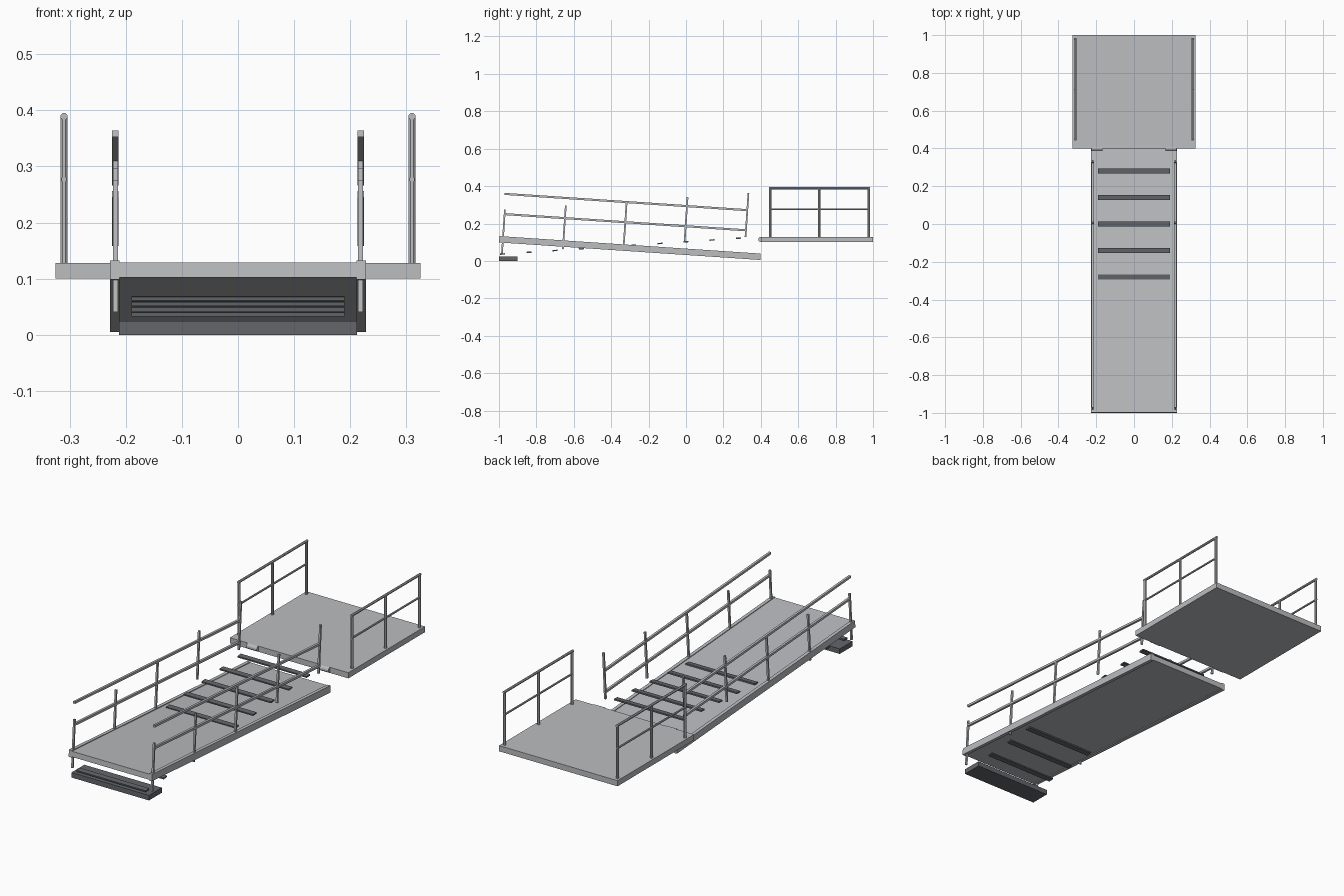
import bpy, math
from mathutils import Vector, Matrix

old = bpy.data.objects.get("Cube")
if old:
    bpy.data.objects.remove(old, do_unlink=True)


def material(name, rgb):
    m = bpy.data.materials.new(name)
    m.use_nodes = True
    m.diffuse_color = (*rgb, 1)
    m.node_tree.nodes["Principled BSDF"].inputs["Base Color"].default_value = (*rgb, 1)
    return m


STEEL = material("light_steel", (0.50, 0.51, 0.53))
DARK = material("dark_grey", (0.125, 0.133, 0.145))
SLOPE = 0.067
TILT = math.atan(SLOPE)


def finish(name, mat):
    ob = bpy.context.object
    ob.name = name
    ob.data.materials.append(mat)
    return ob


def box(name, centre, size, mat=STEEL, tilt=0.0):
    bpy.ops.mesh.primitive_cube_add(size=1, location=centre, rotation=(tilt, 0, 0))
    ob = finish(name, mat)
    ob.scale = size
    return ob


def tube(name, a, b, radius, mat=STEEL, sides=8):
    a, b = Vector(a), Vector(b)
    bpy.ops.mesh.primitive_cylinder_add(vertices=sides, radius=radius, depth=(b - a).length)
    ob = finish(name, mat)
    ob.data.transform(Matrix.Rotation(math.pi / sides, 4, "Z"))
    ob.rotation_euler = (b - a).to_track_quat("Z", "Y").to_euler()
    ob.location = (a + b) / 2
    return ob


# Upper platform and sloping deck
box("platform", (0, 0.70, 0.114), (0.65, 0.60, 0.028))
box("ramp_deck", (0, -0.30, 0.069), (0.425, 1.40, 0.027), tilt=-TILT)

# Ground plate under the raised end
box("ground_plate", (0, -0.95, 0.0125), (0.425, 0.10, 0.025), DARK)

# Cross slats rising in the opposite direction to the deck
for i in range(10):
    y = 0.28 - 0.14 * i
    box(f"cross_slat_{i + 1}", (0, y, 0.037 + SLOPE * (y + 0.98)),
        (0.38, 0.027, 0.007), DARK, TILT)

for side, s in (("left", 1), ("right", -1)):
    # Ramp edge beam and hinge
    box(f"{side}_edge_beam", (s * 0.220, -0.30, 0.069), (0.017, 1.40, 0.034), tilt=-TILT)
    tube(f"{side}_hinge", (s * 0.168, 0.40, 0.115), (s * 0.225, 0.40, 0.115), 0.014, sides=12)

    # Ramp handrails and leaning posts
    x = s * 0.2185
    for label, z in (("top", 0.315), ("middle", 0.207)):
        box(f"{side}_ramp_{label}_rail", (x, -0.322, z), (0.0115, 1.30, 0.011), tilt=-TILT)
    for i in range(5):
        y = -0.976 + 0.3255 * i
        box(f"{side}_ramp_post_{i + 1}", (x, y, 0.158 + SLOPE * (y + 0.976)),
            (0.009, 0.009, 0.235), tilt=-TILT)

    # Platform guard rail
    x = s * 0.31
    for i, y in enumerate((0.45, 0.712, 0.978)):
        tube(f"{side}_platform_post_{i + 1}", (x, y, 0.125), (x, y, 0.391), 0.007)
    for label, z, r in (("top", 0.389, 0.0065), ("middle", 0.277, 0.005)):
        tube(f"{side}_platform_{label}_rail", (x, 0.443, z), (x, 0.985, z), r)
